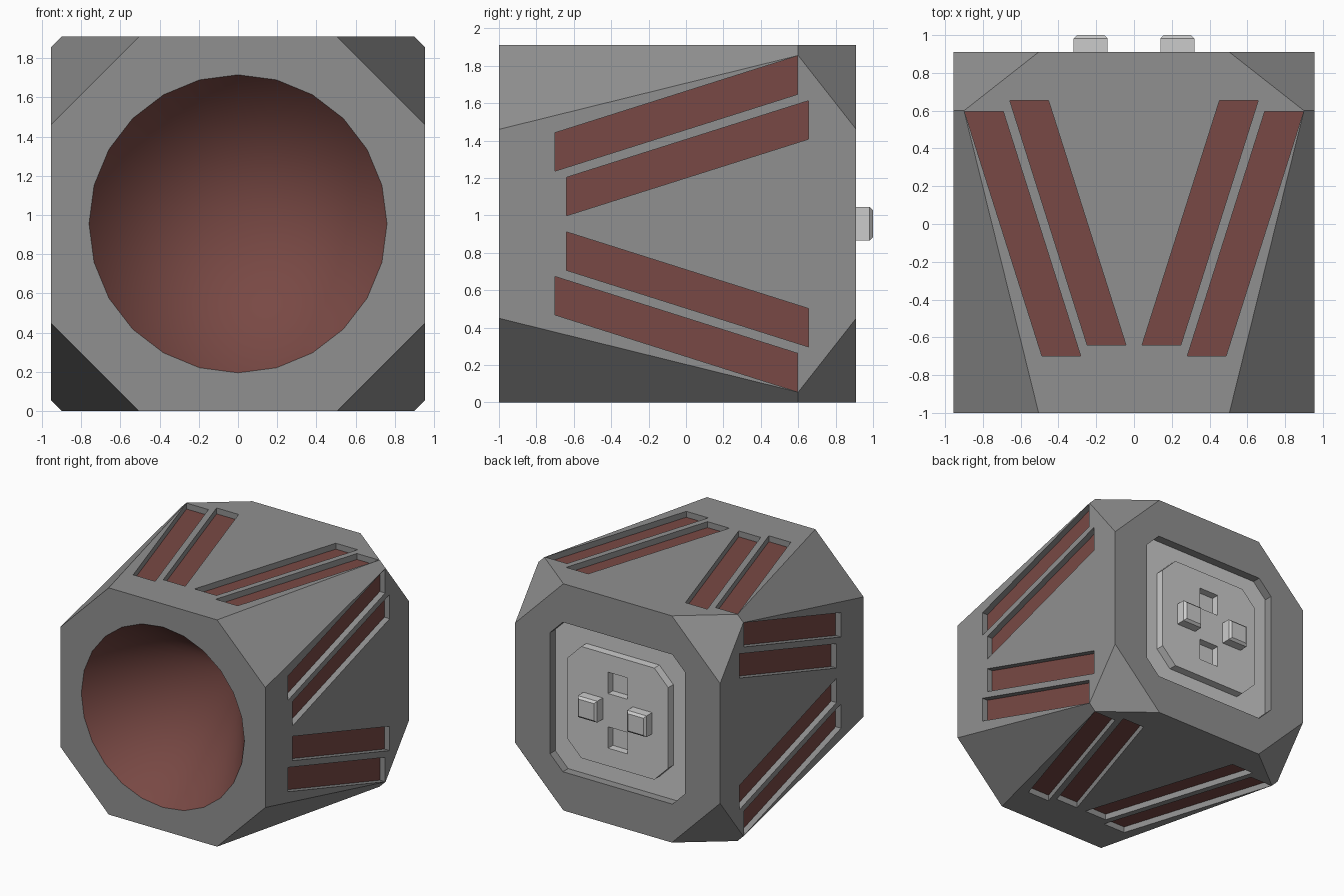
import bpy, bmesh, math
from mathutils import Matrix, Vector

if "Cube" in bpy.data.objects:
    bpy.data.objects.remove(bpy.data.objects["Cube"])

CZ = 0.955          # height of the centre axis


def material(name, r, g, b):
    m = bpy.data.materials.new(name)
    m.diffuse_color = (r, g, b, 1)
    m.use_nodes = True
    m.node_tree.nodes["Principled BSDF"].inputs["Base Color"].default_value = m.diffuse_color
    return m


DARK = material("dark_grey", 0.28, 0.28, 0.28)
RED = material("dull_red", 0.19, 0.066, 0.058)
LIGHT = material("light_grey", 0.7, 0.7, 0.7)
MATS = [DARK, RED, LIGHT]


def loft(bm, rings, side=0, start=0, end=0):
    """Join rings of points into a closed solid; a one-point ring is an apex."""
    vs = [[bm.verts.new(p) for p in r] for r in rings]
    faces = []
    for a, b in zip(vs, vs[1:]):
        for i in range(len(a)):
            j = (i + 1) % len(a)
            quad = [a[i], a[j]] + ([b[0]] if len(b) == 1 else [b[j], b[i]])
            faces.append(bm.faces.new(quad))
            faces[-1].material_index = side
    for r, mat in ((vs[0], start), (vs[-1], end)):
        if len(r) > 2:
            faces.append(bm.faces.new(r))
            faces[-1].material_index = mat
    return faces


def octagon(half, cut, y, cx=0.0, cz=CZ):
    k = half - cut
    pts = [(half, -k), (half, k), (k, half), (-k, half),
           (-half, k), (-half, -k), (-k, -half), (k, -half)]
    return [(cx + x, y, cz + z) for x, z in pts]


def square(half, y, cx=0.0, cz=CZ):
    return [(cx + a * half, y, cz + b * half)
            for a, b in ((1, -1), (1, 1), (-1, 1), (-1, -1))]


def make(name, bm, mats):
    bmesh.ops.recalc_face_normals(bm, faces=bm.faces[:])
    me = bpy.data.meshes.new(name)
    bm.to_mesh(me)
    bm.free()
    for m in mats:
        me.materials.append(m)
    ob = bpy.data.objects.new(name, me)
    bpy.context.collection.objects.link(ob)
    return ob


def carve(ob, cutter):
    mod = ob.modifiers.new("carve", 'BOOLEAN')
    mod.operation = 'DIFFERENCE'
    mod.solver = 'EXACT'
    mod.object = cutter
    bpy.ops.object.select_all(action='DESELECT')
    bpy.context.view_layer.objects.active = ob
    ob.select_set(True)
    bpy.ops.object.modifier_apply(modifier=mod.name)
    bpy.data.objects.remove(cutter)


# Faceted block: octagon that swells almost to a square, then tapers back
bm = bmesh.new()
loft(bm, [octagon(0.95 + 0.005, 0.45, -1), octagon(0.955, 0.055, 0.6),
          octagon(0.955, 0.45, 0.91)])
body = make("body", bm, MATS)

# Front funnel
bm = bmesh.new()
DEPTH, OVER = 1.0, 0.1
r = 0.76 * (DEPTH + OVER) / DEPTH
ring = [(r * math.sin(i * math.tau / 24), -1 - OVER, CZ + r * math.cos(i * math.tau / 24))
        for i in range(24)]
loft(bm, [ring, [(0, -1 + DEPTH, CZ)]], side=1, start=1)
carve(body, make("funnel_cutter", bm, MATS))

# Slanted slots with red floors: two mirrored pairs on each of the four sides
bm = bmesh.new()
centre = Vector((0, 0, CZ))
for k in range(4):
    rot = Matrix.Rotation(k * math.pi / 2, 3, 'Y')
    for s in (1, -1):
        for y0, v0 in ((-0.70, 0.282), (-0.64, 0.043)):
            y1, v1, w = y0 + 1.295, v0 + 0.41, 0.205
            prof = [(y0, v0), (y0, v0 + w), (y1, v1 + w), (y1, v1)]
            rings = [[centre + rot @ Vector((s * v, y, h)) for y, v in prof]
                     for h in (0.905, 1.05)]
            loft(bm, rings, start=1)
carve(body, make("slot_cutter", bm, MATS))

# Rear recess
bm = bmesh.new()
loft(bm, [octagon(0.63, 0.12, 0.84), octagon(0.63, 0.12, 1.0)], start=2)
carve(body, make("recess_cutter", bm, MATS))
bpy.ops.object.shade_smooth_by_angle(angle=math.radians(20))

# Rear connector plate with two square sockets
bm = bmesh.new()
loft(bm, [octagon(0.47, 0.13, 0.838), octagon(0.47, 0.13, 0.908)], 2, 2, 2)
plate = make("connector_plate", bm, MATS)
bm = bmesh.new()
for s in (1, -1):
    loft(bm, [square(0.09, 0.845, 0, CZ + s * 0.23),
              square(0.09, 1.0, 0, CZ + s * 0.23)], 2, 2, 2)
carve(plate, make("socket_cutter", bm, MATS))

# Chamfered connector pegs
for s, side in ((1, "right"), (-1, "left")):
    bm = bmesh.new()
    loft(bm, [square(0.09, 0.90, s * 0.23), square(0.09, 0.982, s * 0.23),
              square(0.072, 1.0, s * 0.23)], 2, 2, 2)
    make("connector_peg_" + side, bm, MATS)
